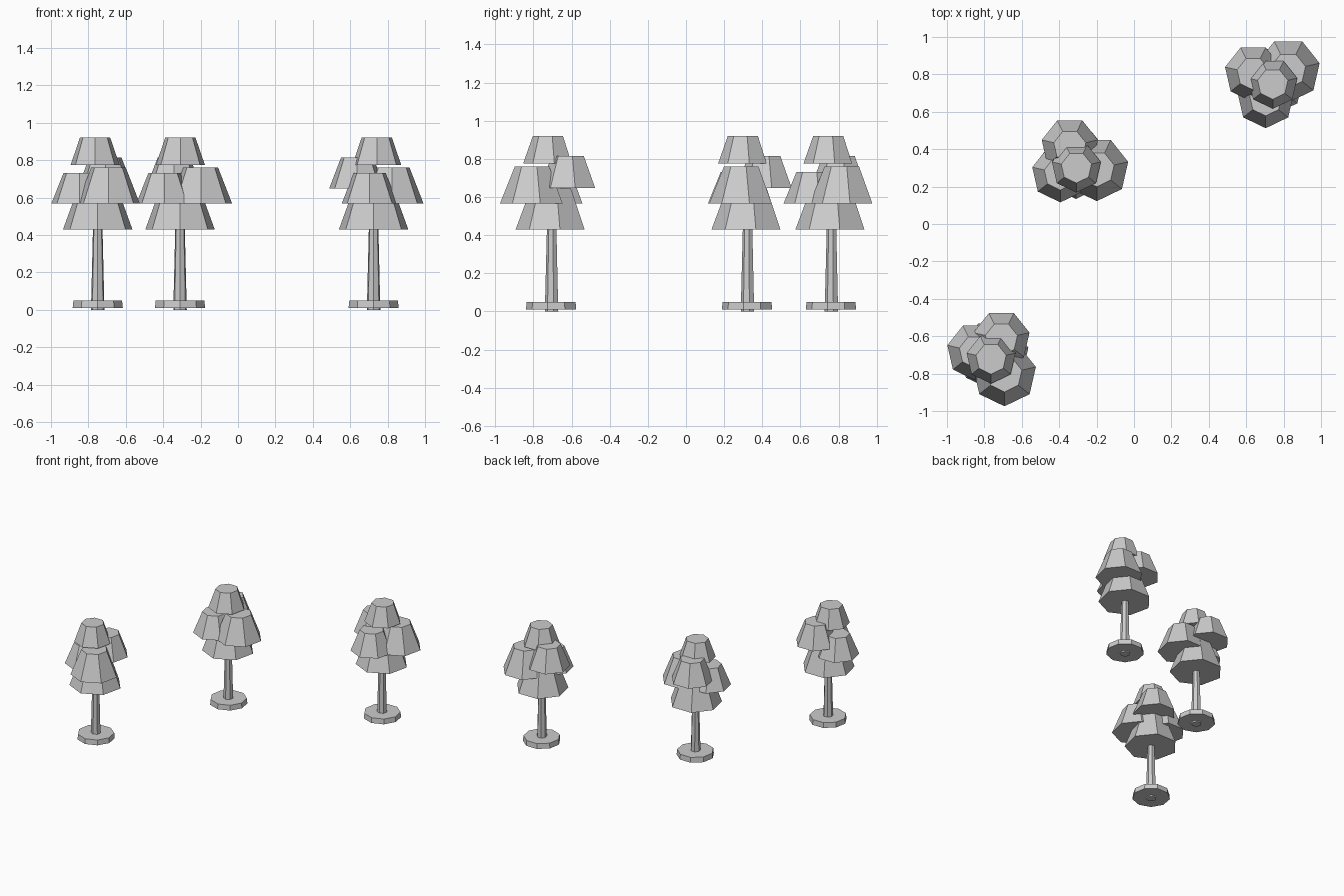
import bpy
import bmesh
from math import cos, sin, pi, radians

cube = bpy.data.objects.get("Cube")
if cube:
    bpy.data.objects.remove(cube, do_unlink=True)

GREY = (0.6, 0.6, 0.6, 1.0)
grey = bpy.data.materials.new("light grey")
grey.use_nodes = True
grey.diffuse_color = GREY
bsdf = next(n for n in grey.node_tree.nodes if n.type == 'BSDF_PRINCIPLED')
bsdf.inputs["Base Color"].default_value = GREY


def frustum(name, sides, center, z_low, z_high, r_low, r_high):
    """Capped tapered prism with one corner pointing to the front."""
    bm = bmesh.new()
    rings = []
    for z, r in ((z_low, r_low), (z_high, r_high)):
        angles = [2 * pi * i / sides - pi / 2 for i in range(sides)]
        rings.append([bm.verts.new((r * cos(a), r * sin(a), z)) for a in angles])
    low, high = rings
    bm.faces.new(low[::-1])
    bm.faces.new(high)
    for i in range(sides):
        j = (i + 1) % sides
        bm.faces.new((low[i], low[j], high[j], high[i]))
    mesh = bpy.data.meshes.new(name)
    bm.to_mesh(mesh)
    bm.free()
    mesh.materials.append(grey)
    obj = bpy.data.objects.new(name, mesh)
    obj.location = (*center, 0)
    bpy.context.collection.objects.link(obj)


# Foliage clumps: name, distance from trunk, angle, z low, z high, radius low, radius high
CLUMPS = [
    ("lower_foliage", 0.0, 0, 0.43, 0.645, 0.19, 0.11),
    ("large_foliage", 0.115, 0, 0.567, 0.76, 0.172, 0.095),
    ("small_foliage", 0.10, 228, 0.567, 0.73, 0.154, 0.088),
    ("high_foliage", 0.097, 125, 0.647, 0.815, 0.154, 0.088),
    ("top_foliage", 0.022, -70, 0.775, 0.92, 0.134, 0.083),
]


def tree(label, x, y, turn):
    frustum(label + "_base", 9, (x, y), 0.01, 0.05, 0.136, 0.132)
    frustum(label + "_trunk", 7, (x, y), 0.0, 0.6, 0.037, 0.022)
    # Clump positions turn with the tree, their facets do not
    for name, dist, angle, z0, z1, r0, r1 in CLUMPS:
        a = radians(angle + turn)
        center = (x + dist * cos(a), y + dist * sin(a))
        frustum(label + "_" + name, 7, center, z0, z1, r0, r1)


tree("front_tree", -0.75, -0.703, -60)
tree("middle_tree", -0.31, 0.324, -15)
tree("back_tree", 0.725, 0.764, 30)
